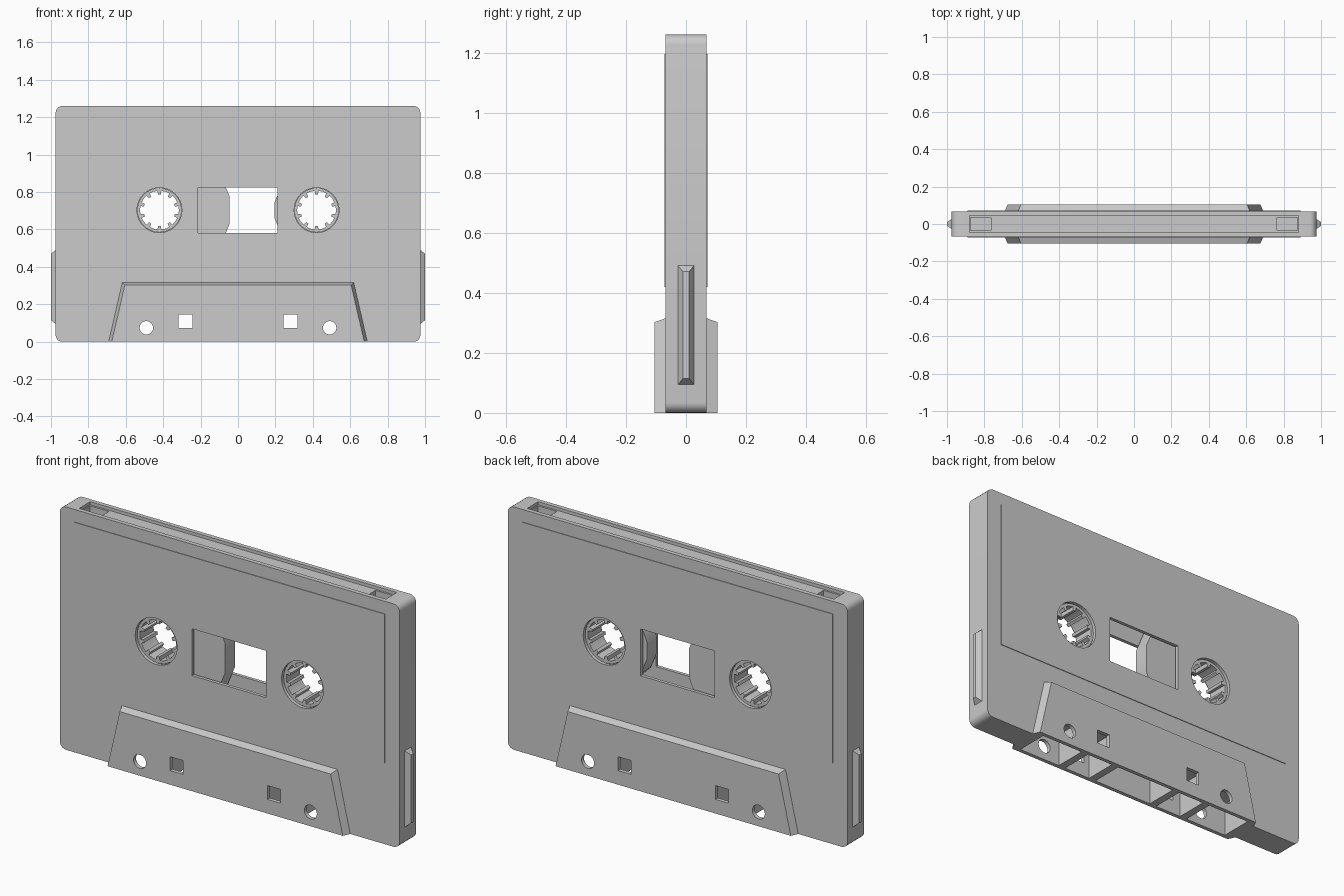
import bpy, bmesh
from math import sin, cos, pi, radians

if "Cube" in bpy.data.objects:
    bpy.data.objects.remove(bpy.data.objects["Cube"])


def loft(name, rings):
    """Closed solid from a list of matching 3D rings, capped at both ends."""
    bm = bmesh.new()
    vs = [[bm.verts.new(p) for p in r] for r in rings]
    n = len(vs[0])
    for a, b in zip(vs, vs[1:]):
        for i in range(n):
            j = (i + 1) % n
            bm.faces.new((a[i], a[j], b[j], b[i]))
    bm.faces.new(vs[0])
    bm.faces.new(vs[-1])
    bmesh.ops.recalc_face_normals(bm, faces=bm.faces)
    me = bpy.data.meshes.new(name)
    bm.to_mesh(me)
    bm.free()
    ob = bpy.data.objects.new(name, me)
    bpy.context.collection.objects.link(ob)
    return ob


def prism(name, pts, y0, y1):
    return loft(name, [[(x, y, z) for x, z in pts] for y in (y0, y1)])


def rect(x0, x1, z0, z1):
    return [(x0, z0), (x1, z0), (x1, z1), (x0, z1)]


def circle(cx, cz, r, n, off=0.0):
    return [(cx + r * cos(2 * pi * (i + off) / n),
             cz + r * sin(2 * pi * (i + off) / n)) for i in range(n)]


def rounded(x, z0, z1, r, n=5):
    pts = []
    for k, (cx, cz) in enumerate([(x - r, z1 - r), (-x + r, z1 - r),
                                  (-x + r, z0 + r), (x - r, z0 + r)]):
        for i in range(n + 1):
            a = pi / 2 * (k + i / n)
            pts.append((cx + r * cos(a), cz + r * sin(a)))
    return pts


def combine(ob, other, op='DIFFERENCE'):
    m = ob.modifiers.new(op, 'BOOLEAN')
    m.object, m.operation, m.solver = other, op, 'EXACT'
    bpy.context.view_layer.objects.active = ob
    bpy.ops.object.modifier_apply(modifier=m.name)
    bpy.data.objects.remove(other, do_unlink=True)


def smooth(ob):
    bpy.ops.object.select_all(action='DESELECT')
    ob.select_set(True)
    bpy.context.view_layer.objects.active = ob
    bpy.ops.object.shade_smooth_by_angle(angle=radians(30))


CZ = 0.703   # height of the reel axes

# Shell
shell = prism("cassette_shell", rounded(0.975, 0, 1.26, 0.035), -0.068, 0.068)

# Slightly raised label areas on both faces
combine(shell, prism("label", rect(-0.89, 0.89, 0.42, 1.195), -0.0715, 0.0715), 'UNION')


# Thicker trapezoid at the tape edge, with sloping borders
def trapezoid(y, b, t, z):
    return [(-b, y, 0), (b, y, 0), (t, y, z), (-t, y, z)]


head = loft("head", [trapezoid(-0.105, 0.675, 0.605, 0.302),
                     trapezoid(-0.06, 0.695, 0.622, 0.318),
                     trapezoid(0.06, 0.695, 0.622, 0.318),
                     trapezoid(0.105, 0.675, 0.605, 0.302)])
combine(shell, head, 'UNION')

# Hollow interior, window and top channel
combine(shell, prism("cavity", rect(-0.95, 0.95, 0.33, 1.2), -0.054, 0.054))
combine(shell, prism("window", rect(-0.215, 0.21, 0.58, 0.823), -0.2, 0.2))
combine(shell, prism("channel", rect(-0.88, 0.88, 1.244, 1.3), -0.045, 0.045))

# Openings along the bottom edge
for x0, x1 in [(-0.64, -0.40), (-0.36, -0.21), (-0.17, 0.17), (0.21, 0.36), (0.40, 0.64)]:
    combine(shell, prism("slot", rect(x0, x1, -0.1, 0.17), -0.085, 0.085))

# Reel holes, guide holes and write-protect notches, both sides
for s in (-1, 1):
    combine(shell, prism("reel_hole", circle(s * 0.42, CZ, 0.12, 40), -0.2, 0.2))
    combine(shell, prism("round_hole", circle(s * 0.49, 0.074, 0.036, 24), -0.2, 0.2))
    combine(shell, prism("square_hole", rect(s * 0.28 - 0.037, s * 0.28 + 0.037, 0.073, 0.145), -0.2, 0.2))
    combine(shell, prism("notch", rect(s * 0.82 - 0.055, s * 0.82 + 0.055, 1.205, 1.3), -0.035, 0.035))
smooth(shell)


# Toothed drive hub and tape pack for each reel
def gear(cx, n=10):
    pts = []
    for i in range(n):
        for f, r in ((-0.34, 0.104), (0, 0.104), (0.34, 0.104), (0.36, 0.085), (0.64, 0.085)):
            a = 2 * pi * (i + f) / n
            pts.append((cx + r * cos(a), CZ + r * sin(a)))
    return pts


for side, s, r in (("left", -1, 0.382), ("right", 1, 0.228)):
    hub = prism(side + "_hub", circle(s * 0.42, CZ, 0.1185, 40), -0.056, 0.056)
    combine(hub, prism("teeth", gear(s * 0.42), -0.2, 0.2))
    smooth(hub)
    tape = prism(side + "_tape_pack", circle(s * 0.42, CZ, r, 16, 0.5), -0.04, 0.04)
    combine(tape, prism("core", circle(s * 0.42, CZ, 0.117, 40), -0.2, 0.2))
    smooth(tape)

    # Grip rail on the short side
    loft(side + "_rail", [[(s * x, -w, z0), (s * x, w, z0), (s * x, w, z1), (s * x, -w, z1)]
                          for x, w, z0, z1 in ((0.965, 0.028, 0.092, 0.492),
                                               (0.975, 0.026, 0.095, 0.49),
                                               (1.0, 0.01, 0.115, 0.47))])
